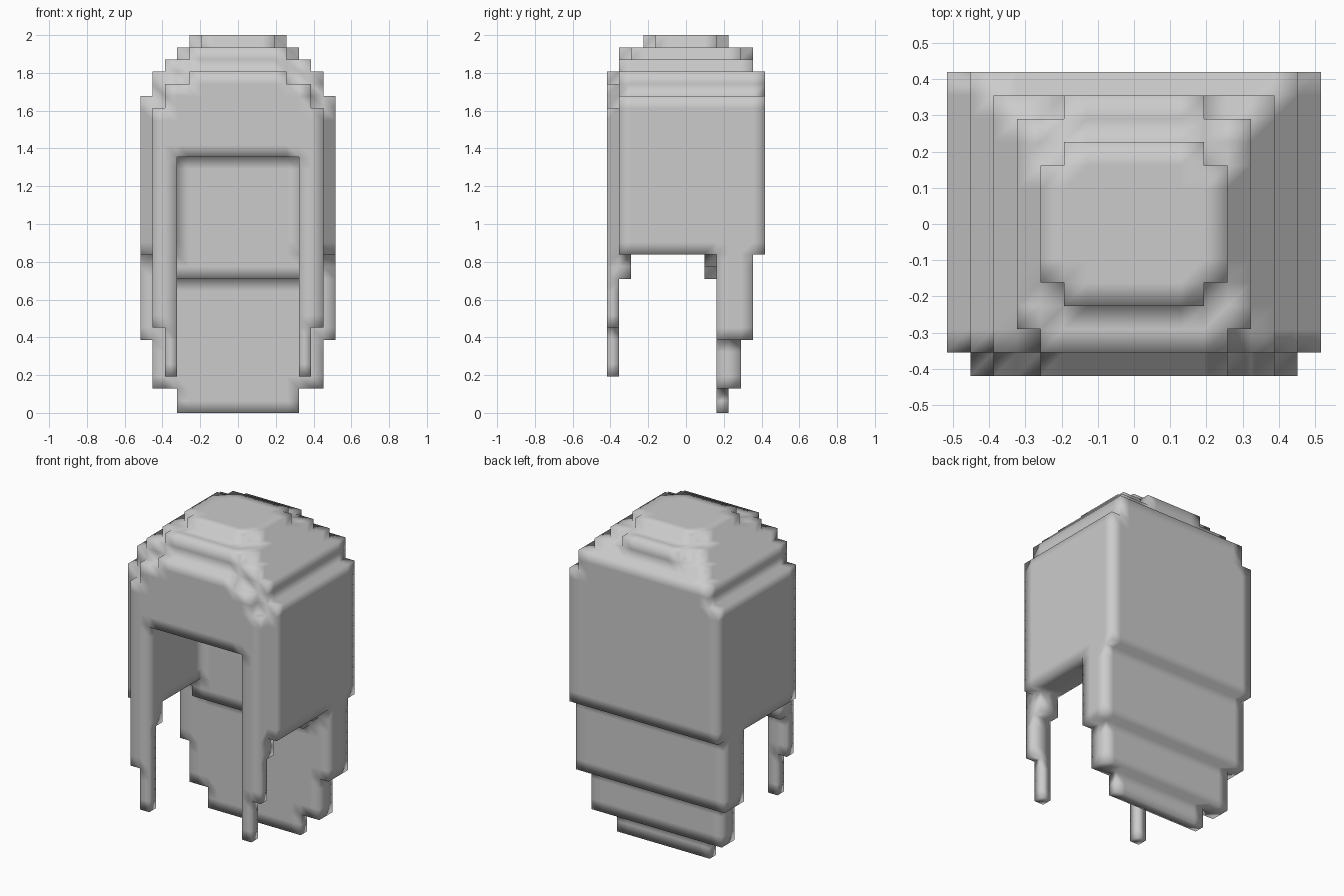
import bpy, bmesh

if "Cube" in bpy.data.objects:
    bpy.data.objects.remove(bpy.data.objects["Cube"])

U = 2 / 31                      # size of one block
W, D, H = 16, 13, 31            # block counts

cells = set()


def box(x0, x1, y0, y1, z0, z1, add=True):
    """Fill or clear a range of blocks; x is measured from the middle."""
    block = {(x, y, z) for x in range(x0, x1)
             for y in range(y0, y1) for z in range(z0, z1)}
    if add:
        cells.update(block)
    else:
        cells.difference_update(block)


def mid(half, *r):
    box(-half, half, *r)


# Stepped lengths hanging down the back
mid(5, 9, 10, 0, 2)
mid(7, 9, 11, 2, 6)
mid(8, 9, 12, 6, 13)
# Lip inside the back
mid(6, 8, 9, 11, 12)
mid(7, 8, 9, 12, 13)
# Main cap and its stepped crown
mid(8, 1, 13, 13, 26)
mid(7, 1, 13, 26, 28)
mid(6, 1, 12, 28, 29)
mid(5, 2, 11, 29, 30)
mid(4, 1, 11, 29, 30)
mid(3, 1, 12, 29, 30)
mid(4, 4, 9, 30, 31)
mid(3, 3, 10, 30, 31)
# Front fringe
mid(7, 0, 1, 21, 25)
mid(6, 0, 1, 25, 27)
mid(4, 0, 1, 27, 28)
# Face opening
box(-5, 5, 0, 8, 13, 21, add=False)
# Front strands on both sides
for a, b, c in ((5, 7, 6), (-7, -5, -5)):
    box(a, b, 0, 1, 7, 21)
    box(a, b, 1, 2, 11, 13)
    lo = 5 if a > 0 else -6
    box(lo, lo + 1, 0, 1, 3, 7)

# Skin the exposed block sides into one smooth-shaded surface
bm = bmesh.new()
verts = {}


def vert(p):
    if p not in verts:
        verts[p] = bm.verts.new((p[0] * U, (p[1] - D / 2) * U, p[2] * U))
    return verts[p]


for c in sorted(cells):
    for axis in range(3):
        for side in (0, 1):
            n = list(c)
            n[axis] += 2 * side - 1
            if tuple(n) in cells:
                continue
            u, v = (axis + 1) % 3, (axis + 2) % 3
            ring = []
            for du, dv in ((0, 0), (1, 0), (1, 1), (0, 1)):
                p = list(c)
                p[axis] += side
                p[u] += du
                p[v] += dv
                ring.append(vert(tuple(p)))
            f = bm.faces.new(ring if side else ring[::-1])
            f.smooth = True

mesh = bpy.data.meshes.new("hair")
bm.to_mesh(mesh)
bm.free()
hair = bpy.data.objects.new("hair", mesh)
bpy.context.collection.objects.link(hair)

grey = bpy.data.materials.new("light grey")
grey.diffuse_color = (0.6, 0.6, 0.6, 1)
grey.use_nodes = True
grey.node_tree.nodes["Principled BSDF"].inputs["Base Color"].default_value = grey.diffuse_color
mesh.materials.append(grey)
